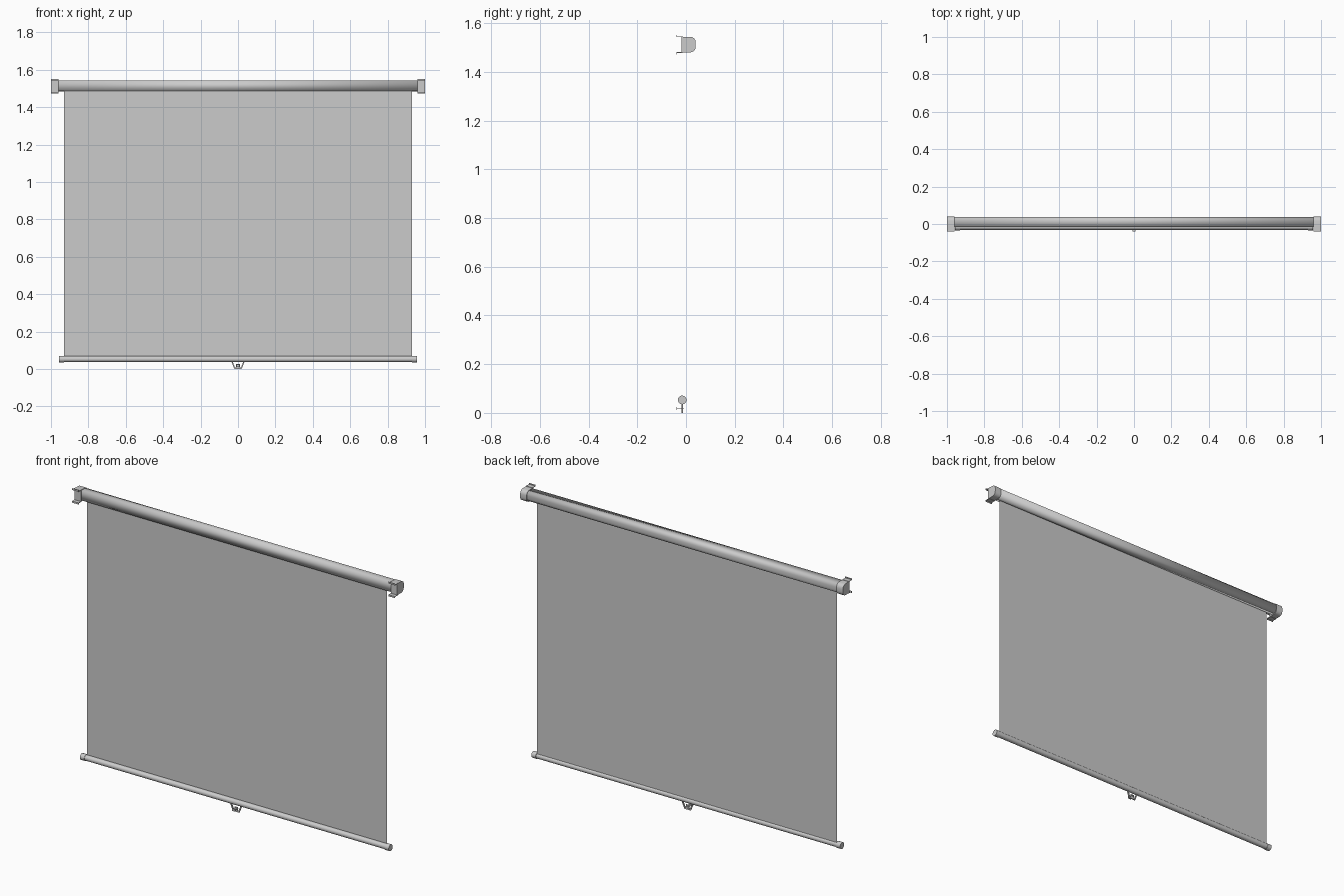
import bpy, bmesh, math

if "Cube" in bpy.data.objects:
    bpy.data.objects.remove(bpy.data.objects["Cube"])


def finish(name, bm, smooth=True):
    bmesh.ops.recalc_face_normals(bm, faces=bm.faces)
    me = bpy.data.meshes.new(name)
    bm.to_mesh(me)
    bm.free()
    ob = bpy.data.objects.new(name, me)
    bpy.context.collection.objects.link(ob)
    if smooth:
        bpy.ops.object.select_all(action='DESELECT')
        ob.select_set(True)
        bpy.context.view_layer.objects.active = ob
        bpy.ops.object.shade_smooth_by_angle(angle=math.radians(35))
    return ob


def extrude_x(name, pts, x0, x1, closed=True, smooth=True):
    """Sweep a (y, z) profile along x; closed profiles get end faces."""
    bm = bmesh.new()
    a = [bm.verts.new((x0, y, z)) for y, z in pts]
    b = [bm.verts.new((x1, y, z)) for y, z in pts]
    n = len(pts)
    for i in range(n if closed else n - 1):
        j = (i + 1) % n
        bm.faces.new((a[i], a[j], b[j], b[i]))
    if closed:
        bm.faces.new(a)
        bm.faces.new(b)
    return finish(name, bm, smooth)


def circle(cy, cz, r, n=20):
    return [(cy + r * math.cos(2 * math.pi * i / n),
             cz + r * math.sin(2 * math.pi * i / n)) for i in range(n)]


def d_profile(front, back, low, high, r, seg=4):
    """Flat front, rounded back corners; runs front-low, front-high, round to the bottom."""
    pts = [(front, low), (front, high)]
    for cz, start in ((high - r, 90), (low + r, 0)):
        for i in range(seg + 1):
            t = math.radians(start - 90 * i / seg)
            pts.append((back - r + r * math.cos(t), cz + r * math.sin(t)))
    return pts


def box(name, x0, x1, y0, y1, z0, z1):
    return extrude_x(name, [(y0, z0), (y0, z1), (y1, z1), (y1, z0)], x0, x1, smooth=False)


# Upper case: thin shell with a slot under the front edge
case = d_profile(-0.014, 0.037, 1.486, 1.541, 0.02)
shell = extrude_x("case_shell", case + [(0.0, 1.486)], -0.965, 0.965, closed=False)
sol = shell.modifiers.new("thickness", 'SOLIDIFY')
sol.thickness = 0.002
sol.offset = 0

# Roller inside the case and the hanging screen
extrude_x("roller", circle(0.010, 1.513, 0.016), -0.96, 0.96)
box("screen", -0.93, 0.93, -0.0085, -0.0075, 0.05, 1.51)

# End caps with wall bracket tabs
for s, side in ((-1, "left"), (1, "right")):
    extrude_x("end_cap_" + side, d_profile(-0.019, 0.04, 1.48, 1.544, 0.023),
              s * 0.96, s * 1.0)
    for edge, d, tag in ((1.546, 1, "top"), (1.478, -1, "bottom")):
        tab = [(-0.012, edge), (-0.040, edge), (-0.040, edge + d * 0.006),
               (-0.037, edge + d * 0.006), (-0.037, edge + d * 0.0),
               (-0.012, edge)]
        t = 0.003
        tab = [(-0.012, edge - d * t), (-0.040, edge - d * t), (-0.040, edge + d * 0.006),
               (-0.037, edge + d * 0.006), (-0.037, edge), (-0.012, edge)]
        extrude_x("bracket_%s_%s" % (tag, side), tab, s * 0.96, s * 1.0, smooth=False)
    # Bottom bar caps
    extrude_x("bar_cap_" + side, circle(-0.0155, 0.053, 0.018), s * 0.93, s * 0.957)

# Weight bar along the bottom of the screen
extrude_x("bottom_bar", circle(-0.0155, 0.053, 0.0155), -0.94, 0.94)

# Pull handle: bent strap in a tapered loop
outer = [(-0.036, 0.040), (-0.020, 0.002), (0.020, 0.002), (0.036, 0.040)]
inner = [(-0.029, 0.040), (-0.016, 0.008), (0.016, 0.008), (0.029, 0.040)]
bm = bmesh.new()
rings = []
for (ox, oz), (ix, iz) in zip(outer, inner):
    rings.append([bm.verts.new(c) for c in ((ox, -0.019, oz), (ox, -0.012, oz),
                                            (ix, -0.012, iz), (ix, -0.019, iz))])
for r0, r1 in zip(rings, rings[1:]):
    for i in range(4):
        j = (i + 1) % 4
        bm.faces.new((r0[i], r0[j], r1[j], r1[i]))
bm.faces.new(rings[0])
bm.faces.new(rings[-1])
finish("pull_handle", bm, smooth=False)
box("handle_foot", -0.020, 0.020, -0.019, -0.012, 0.0, 0.003)

# Hook plate through the handle
box("hook_plate", -0.009, 0.009, -0.040, -0.008, 0.016, 0.019)
box("hook_lip", -0.009, 0.009, -0.040, -0.037, 0.011, 0.024)
box("hook_stem", -0.010, 0.010, -0.018, -0.013, 0.006, 0.026)
